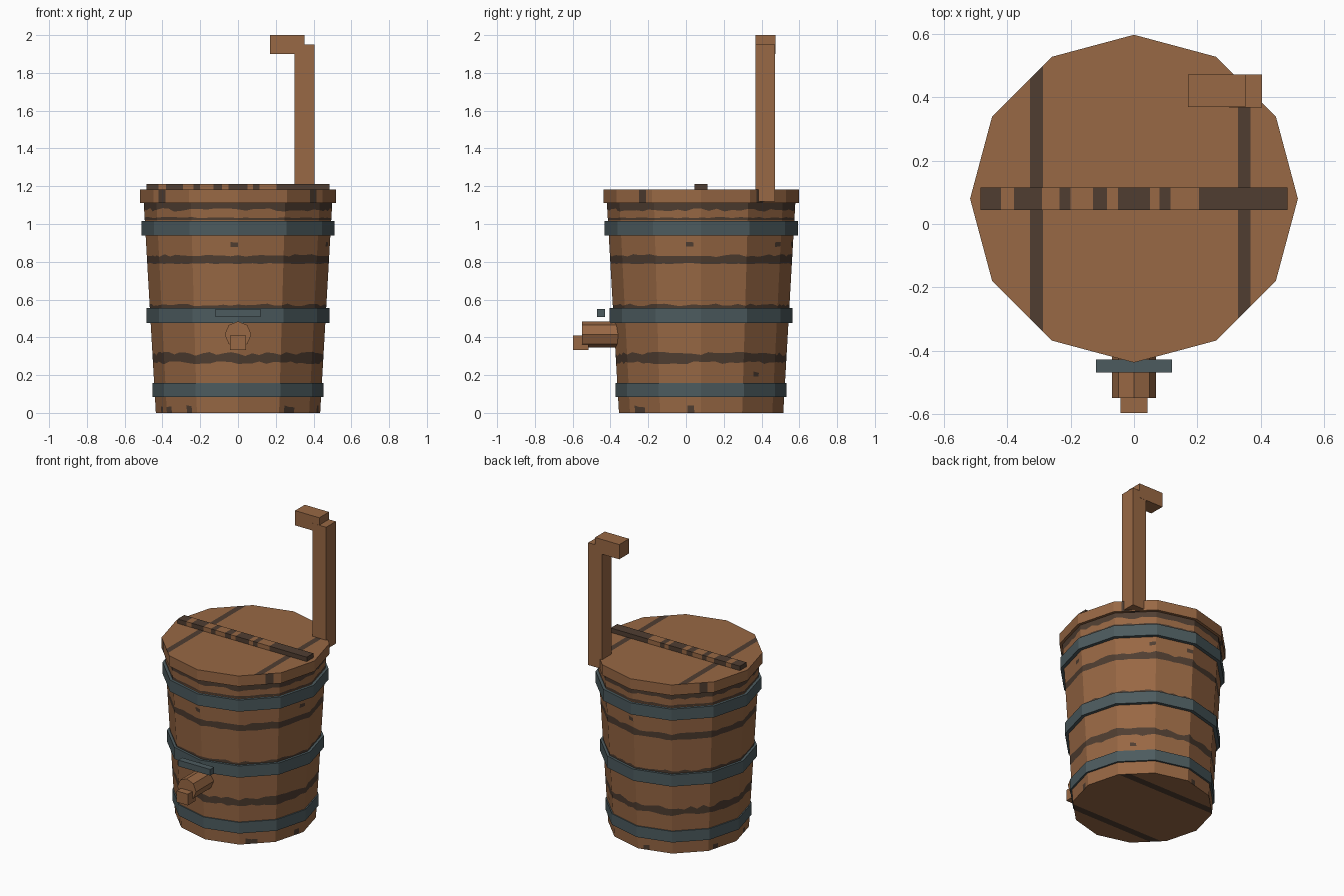
import bpy, bmesh, math, random
from mathutils import Vector

if "Cube" in bpy.data.objects:
    bpy.data.objects.remove(bpy.data.objects["Cube"])

random.seed(4)
CY = 0.08      # barrel axis in y
SIDES = 12


def mat(name, rgb):
    m = bpy.data.materials.new(name)
    m.diffuse_color = (*rgb, 1)
    m.use_nodes = True
    m.node_tree.nodes["Principled BSDF"].inputs["Base Color"].default_value = m.diffuse_color
    return m


WOOD = mat("brown_wood", (0.315, 0.138, 0.058))
DARK = mat("dark_wood", (0.080, 0.048, 0.031))
IRON = mat("slate_iron", (0.073, 0.105, 0.114))


def finish(bm, name, *mats):
    bmesh.ops.recalc_face_normals(bm, faces=bm.faces)
    me = bpy.data.meshes.new(name)
    bm.to_mesh(me)
    bm.free()
    for m in mats:
        me.materials.append(m)
    ob = bpy.data.objects.new(name, me)
    bpy.context.collection.objects.link(ob)
    return ob


def corner(k, r, z):
    a = math.tau * k / SIDES
    return Vector((r * math.cos(a), CY + r * math.sin(a), z))


def slice_axis(bm, axis, values):
    n = Vector((0, 0, 0))
    n[axis] = 1
    for v in values:
        bmesh.ops.bisect_plane(bm, geom=bm.verts[:] + bm.edges[:] + bm.faces[:],
                               plane_co=n * v, plane_no=n)


def within(v, spans):
    return any(a < v < b for a, b in spans)


def box_bm(x, y, z):
    bm = bmesh.new()
    bmesh.ops.create_cube(bm, size=1)
    for v in bm.verts:
        for i, (a, b) in enumerate((x, y, z)):
            v.co[i] = a if v.co[i] < 0 else b
    return bm


def box(name, x, y, z, m):
    return finish(box_bm(x, y, z), name, m)


def prism_bm(r, z0, z1):
    bm = bmesh.new()
    low = [bm.verts.new(corner(k, r, z0)) for k in range(SIDES)]
    face = bm.faces.new(low)
    if z1 > z0:
        top = bmesh.ops.extrude_face_region(bm, geom=[face])["geom"]
        for v in top:
            if isinstance(v, bmesh.types.BMVert):
                v.co.z = z1
    return bm


# barrel wall: flat staves, ragged dark bands and a few scattered knots
COLS = 6
N = SIDES * COLS
# (ring height, jitter, style of the strip above the ring)
RINGS = [(0, 0, "spot"), (0.035, 0.006, ""), (0.19, 0.005, "fewspot"),
         (0.215, 0.005, ""), (0.265, 0.008, "dark"), (0.312, 0.012, ""),
         (0.55, 0, "dark"), (0.572, 0.007, ""), (0.79, 0.003, "dark"),
         (0.833, 0.008, ""), (0.88, 0.003, "fewspot"), (0.905, 0.003, ""),
         (1.02, 0, "dark"), (1.034, 0.004, ""), (1.075, 0.009, "dark"), (1.12, 0, "")]
bm = bmesh.new()
grid = []
for z, jit, _ in RINGS:
    row = []
    for i in range(N):
        zz = z + random.uniform(-jit, jit)
        r = 0.435 + 0.0575 * zz
        k, t = divmod(i, COLS)
        row.append(bm.verts.new(corner(k, r, zz).lerp(corner(k + 1, r, zz), t / COLS)))
    grid.append(row)
for j, (_, _, style) in enumerate(RINGS[:-1]):
    chance = {"dark": 1, "spot": 0.12, "fewspot": 0.03}.get(style, 0)
    for i in range(N):
        n = (i + 1) % N
        f = bm.faces.new((grid[j][i], grid[j][n], grid[j + 1][n], grid[j + 1][i]))
        f.material_index = int(random.random() < chance)
finish(bm, "barrel_wall", WOOD, DARK)

# barrel base with two dark planks
spans = [(-0.21, -0.16), (0.30, 0.35)]
bm = prism_bm(0.435, 0, 0)
slice_axis(bm, 1, [v for s in spans for v in s])
for f in bm.faces:
    f.material_index = int(within(f.calc_center_median().y, spans))
    if f.normal.z > 0:
        f.normal_flip()
finish(bm, "barrel_base", WOOD, DARK)

# lid with dark plank joints on top and short marks on its rim
top_spans = [(-0.328, -0.287), (0.328, 0.368)]
rim_spans = [(-0.42, -0.385), (0.38, 0.415)]
bm = prism_bm(0.518, 1.112, 1.183)
slice_axis(bm, 0, [v for s in top_spans + rim_spans for v in s])
bm.normal_update()
for f in bm.faces:
    flat = abs(f.normal.z) > 0.5
    f.material_index = int(within(f.calc_center_median().x,
                                  top_spans if flat else rim_spans))
finish(bm, "lid", WOOD, DARK)

# lid batten with dark patches
bar_spans = [(-0.49, -0.42), (-0.38, -0.29), (-0.235, -0.2), (-0.13, -0.085),
             (-0.05, 0.05), (0.08, 0.115), (0.205, 0.49)]
bm = box_bm((-0.485, 0.485), (0.045, 0.115), (1.18, 1.213))
slice_axis(bm, 0, [v for s in bar_spans for v in s if abs(v) < 0.485])
for f in bm.faces:
    f.material_index = int(within(f.calc_center_median().x, bar_spans))
finish(bm, "lid_batten", WOOD, DARK)

# iron hoops
for name, r, z0, z1 in (("lower_hoop", 0.452, 0.083, 0.158),
                        ("middle_hoop", 0.484, 0.477, 0.556),
                        ("upper_hoop", 0.512, 0.938, 1.016)):
    bm = bmesh.new()
    inner = r - 0.05
    prof = [(inner, z0), (r, z0), (r, z1), (inner, z1)]
    rings = [[bm.verts.new(corner(k, *p)) for p in prof] for k in range(SIDES)]
    for k in range(SIDES):
        a, b = rings[k], rings[(k + 1) % SIDES]
        for i in range(4):
            j = (i + 1) % 4
            bm.faces.new((a[i], b[i], b[j], a[j]))
    finish(bm, name, IRON)

# pump handle
box("handle_post", (0.30, 0.404), (0.368, 0.472), (1.12, 1.95), WOOD)
box("handle_grip", (0.17, 0.352), (0.369, 0.473), (1.90, 2.0), WOOD)

# tap: octagonal spout, square outlet and iron lever
bm = bmesh.new()
ends = []
for y in (-0.55, -0.33):
    ends.append([bm.verts.new((0.07 * math.cos(i * math.tau / 8), y,
                               0.415 + 0.07 * math.sin(i * math.tau / 8)))
                 for i in range(8)])
    bm.faces.new(ends[-1])
for i in range(8):
    j = (i + 1) % 8
    bm.faces.new((ends[0][i], ends[0][j], ends[1][j], ends[1][i]))
finish(bm, "tap_spout", WOOD)
box("tap_outlet", (-0.042, 0.042), (-0.598, -0.515), (0.334, 0.41), WOOD)
box("tap_lever", (-0.12, 0.12), (-0.47, -0.428), (0.508, 0.55), IRON)
